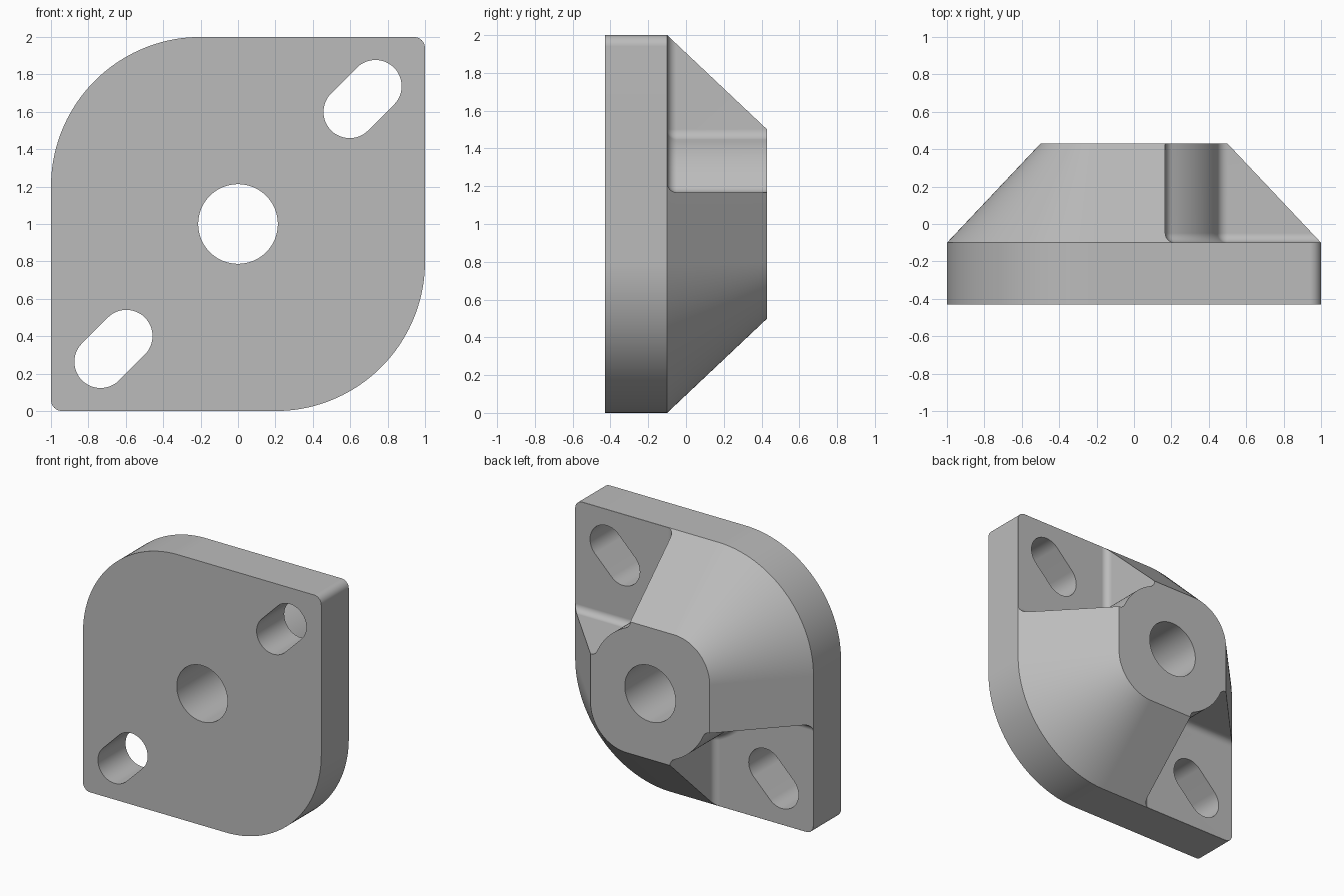
import bpy
import bmesh
from math import sin, cos, pi, atan2, sqrt

if "Cube" in bpy.data.objects:
    bpy.data.objects.remove(bpy.data.objects["Cube"])

FRONT, STEP, BACK = -0.43, -0.1, 0.43
WALL, HUB, FILLET = 0.167, 0.49, 0.06

grey = bpy.data.materials.new("plain grey")
grey.use_nodes = True
grey.diffuse_color = (0.5, 0.5, 0.5, 1)
grey.node_tree.nodes["Principled BSDF"].inputs["Base Color"].default_value = (0.5, 0.5, 0.5, 1)


def arc(cx, cz, r, start, end, n):
    return [(cx + r * cos(start + (end - start) * i / n),
             cz + r * sin(start + (end - start) * i / n)) for i in range(n + 1)]


def loft(name, rings):
    """Skin matching (x, z) outlines, each given with its y, and cap both ends."""
    bm = bmesh.new()
    loops = [[bm.verts.new((x, y, z + 1)) for x, z in pts] for pts, y in rings]
    for a, b in zip(loops, loops[1:]):
        for i in range(len(a)):
            j = (i + 1) % len(a)
            bm.faces.new((a[i], a[j], b[j], b[i]))
    bm.faces.new(loops[0])
    bm.faces.new(loops[-1])
    bmesh.ops.recalc_face_normals(bm, faces=bm.faces)
    mesh = bpy.data.meshes.new(name)
    bm.to_mesh(mesh)
    bm.free()
    mesh.materials.append(grey)
    obj = bpy.data.objects.new(name, mesh)
    bpy.context.collection.objects.link(obj)
    return obj


def turned(pts):
    return [(-x, -z) for x, z in pts]


def outline(inset):
    """Square with two tight and two broad corners, moved inwards."""
    half = 1 - inset
    small, big = max(0.06 - inset, 0.002), 0.8 - inset
    side = arc(half - small, half - small, small, 0, pi / 2, 8)
    side += arc(big - half, half - big, big, pi / 2, pi, 40)
    return side + turned(side)


def pocket(d):
    """Corner recess wrapping round the hub, walls moved outwards by d."""
    fx = WALL + FILLET
    fz = sqrt((HUB + FILLET) ** 2 - fx ** 2)
    ang = atan2(fz, fx)
    r = FILLET - d
    pts = [(WALL + d, 1.3)] + arc(fx, fz, r, pi, pi + ang, 8)
    pts += arc(0, 0, HUB + d, ang, pi / 2 - ang, 16)[1:-1]
    pts += [(z, x) for x, z in reversed(arc(fx, fz, r, pi, pi + ang, 8))]
    return pts + [(1.3, WALL + d), (1.3, 1.3)]


# Flange plate with tapered boss
body = loft("flange_body", [(outline(0), FRONT), (outline(0), STEP), (outline(0.5), BACK)])

# Corner pockets with a rounded foot, then slots and centre bore
floor_r = 0.05
steps = [i / 6 * pi / 2 for i in range(7)]
foot = [(floor_r * (1 - sin(t)), STEP + 0.001 + floor_r * (1 - cos(t))) for t in steps]
pocket_rings = [(pocket(d), y) for d, y in foot] + [(pocket(0), 0.6)]
slot = arc(0.735, 0.737, 0.14, -pi / 4, pi * 3 / 4, 24)
slot += arc(0.597, 0.599, 0.14, pi * 3 / 4, pi * 7 / 4, 24)
bore = arc(0, 0, 0.213, 0, 2 * pi, 64)[:-1]

cutters = [
    loft("pocket_cutter", pocket_rings),
    loft("pocket_cutter_opposite", [(turned(p), y) for p, y in pocket_rings]),
    loft("slot_cutter", [(slot, -0.7), (slot, 0.7)]),
    loft("slot_cutter_opposite", [(turned(slot), -0.7), (turned(slot), 0.7)]),
    loft("bore_cutter", [(bore, -0.7), (bore, 0.7)]),
]

bpy.ops.object.select_all(action="DESELECT")
body.select_set(True)
bpy.context.view_layer.objects.active = body
for cutter in cutters:
    cutter.hide_render = True
    cut = body.modifiers.new("cut", "BOOLEAN")
    cut.operation = "DIFFERENCE"
    cut.solver = "EXACT"
    cut.object = cutter
    bpy.ops.object.modifier_apply(modifier=cut.name)
    bpy.data.objects.remove(cutter)

# Smooth curved walls, crisp edges
bpy.ops.object.shade_smooth_by_angle(angle=pi / 7)
weighted = body.modifiers.new("even_shading", "WEIGHTED_NORMAL")
weighted.keep_sharp = True
